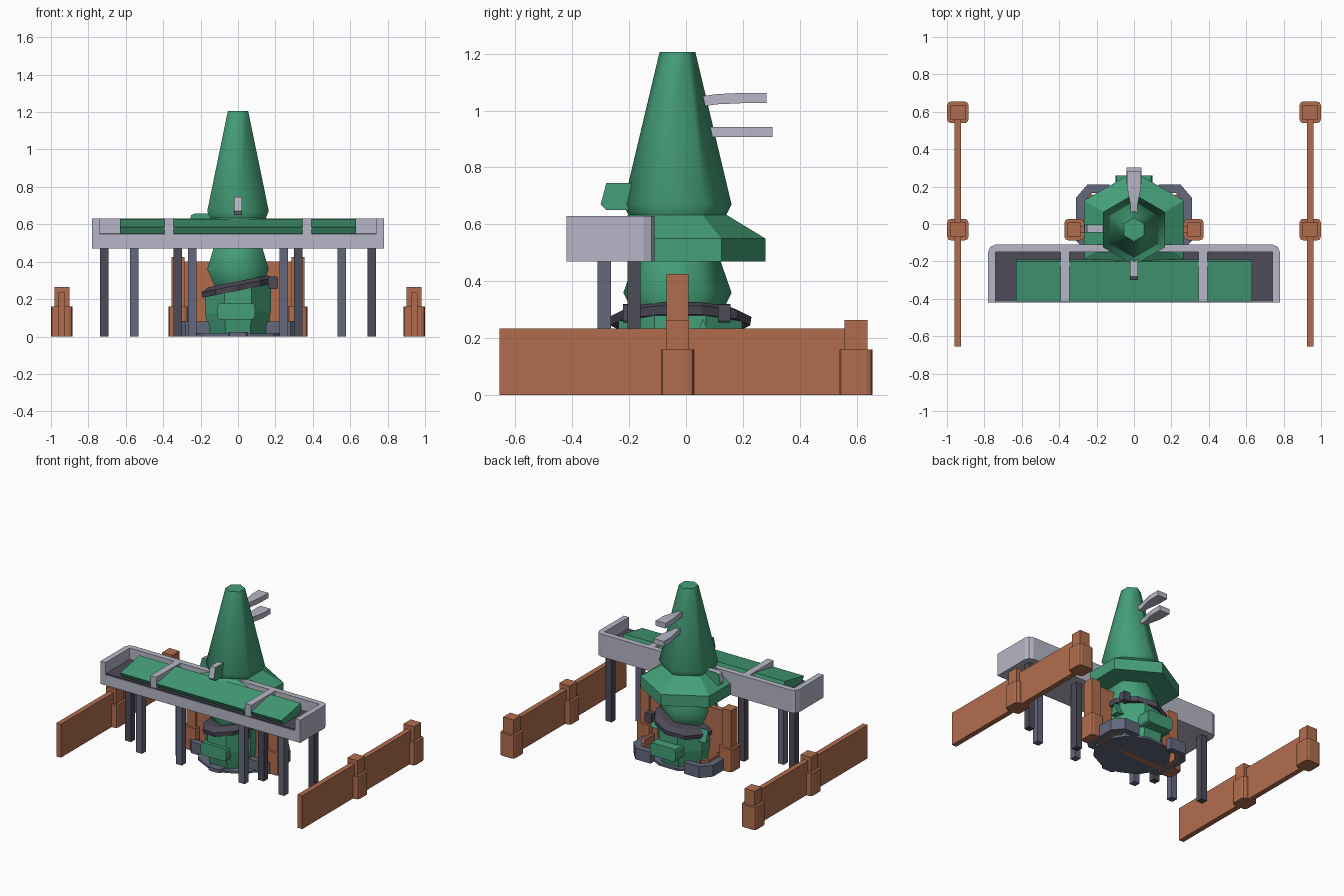
import bpy, bmesh, math
from mathutils import Vector

if "Cube" in bpy.data.objects:
    bpy.data.objects.remove(bpy.data.objects["Cube"])


def material(name, rgb):
    m = bpy.data.materials.new(name)
    m.diffuse_color = (*rgb, 1)
    m.use_nodes = True
    m.node_tree.nodes["Principled BSDF"].inputs["Base Color"].default_value = m.diffuse_color
    return m


GREEN = material("green", (0.058, 0.345, 0.19))
CLAY = material("clay", (0.44, 0.155, 0.076))
PALE = material("pale_grey", (0.47, 0.47, 0.57))
DARK = material("dark_grey", (0.075, 0.07, 0.098))
SLATE = material("slate", (0.125, 0.14, 0.205))


def finish(name, bm, mat, smooth=None):
    bmesh.ops.recalc_face_normals(bm, faces=bm.faces[:])
    me = bpy.data.meshes.new(name)
    bm.to_mesh(me)
    bm.free()
    ob = bpy.data.objects.new(name, me)
    bpy.context.collection.objects.link(ob)
    me.materials.append(mat)
    if smooth:
        bpy.ops.object.select_all(action='DESELECT')
        ob.select_set(True)
        bpy.context.view_layer.objects.active = ob
        bpy.ops.object.shade_smooth_by_angle(angle=math.radians(smooth))
    return ob


def box(name, x0, x1, y0, y1, z0, z1, mat, bevel=0, axis=2):
    """Box, with the edges along one axis optionally chamfered."""
    bm = bmesh.new()
    bmesh.ops.create_cube(bm, size=1)
    for v in bm.verts:
        v.co = Vector(((x0 + x1) / 2 + v.co.x * (x1 - x0),
                       (y0 + y1) / 2 + v.co.y * (y1 - y0),
                       (z0 + z1) / 2 + v.co.z * (z1 - z0)))
    if bevel:
        es = [e for e in bm.edges
              if abs((e.verts[0].co - e.verts[1].co).normalized()[axis]) > 0.9]
        bmesh.ops.bevel(bm, geom=es, offset=bevel, segments=2, affect='EDGES', profile=0.5)
    return finish(name, bm, mat)


def prism(name, pts, lo, hi, axis, mat):
    """Extrude a 2D outline along an axis."""
    def place(p, t):
        c = list(p)
        c.insert(axis, t)
        return c
    bm = bmesh.new()
    a = [bm.verts.new(place(p, lo)) for p in pts]
    b = [bm.verts.new(place(p, hi)) for p in pts]
    n = len(pts)
    bm.faces.new(a)
    bm.faces.new(b)
    for i in range(n):
        bm.faces.new((a[i], a[(i + 1) % n], b[(i + 1) % n], b[i]))
    return finish(name, bm, mat)


def loft(name, rings, n, cy, mat, turn=0.0, smooth=None):
    """Stack of n-gon rings (rx, ry, z, slope along x)."""
    bm = bmesh.new()
    rows = []
    for rx, ry, z, s in rings:
        row = []
        for i in range(n):
            a = math.tau * i / n + turn
            x = rx * math.cos(a)
            row.append(bm.verts.new((x, cy + ry * math.sin(a), z + s * x)))
        rows.append(row)
    for r, q in zip(rows, rows[1:]):
        for i in range(n):
            j = (i + 1) % n
            bm.faces.new((r[i], r[j], q[j], q[i]))
    bm.faces.new(rows[0])
    bm.faces.new(rows[-1])
    return finish(name, bm, mat, smooth)


H = math.pi / 6   # hexagon with corners to the front and back
CY = -0.03

# Tower: spire, overhanging roof, neck
loft("spire", [(.165, .165, .62, 0), (.19, .19, .67, 0), (.063, .063, 1.205, 0)],
     6, CY, GREEN, H, 65)
loft("roof_skirt", [(.15, .15, .47, 0), (.31, .31, .47, 0), (.31, .31, .55, 0), (.17, .17, .635, 0)],
     6, CY, GREEN, H)
loft("neck", [(.145, .145, .27, 0), (.19, .19, .36, 0), (.15, .15, .475, 0)],
     6, CY, GREEN, H, 65)

# Body with tilted top and collar
S = 0.2
loft("body", [(.17, .21, 0.01, 0), (.19, .235, .13, .05), (.19, .235, .25, S)],
     8, -0.02, GREEN, math.pi / 8)
loft("collar", [(.2, .245, .245, S), (.205, .25, .275, S), (.165, .205, .295, S)],
     10, -0.02, DARK, math.pi / 10)
for i, y in enumerate((-.2, .135)):
    box(f"collar_hinge_{i}", .16, .215, y - .022, y + .022, .255, .32, DARK, .01, 1)
loft("base_plate", [(.26, .23, 0, 0), (.26, .23, .015, 0)], 12, -0.02, SLATE, math.pi / 12)
box("front_foot", -.05, .05, -.27, -.2, 0, .025, SLATE, .02)
box("front_hatch", -.11, .09, -.26, -.18, .09, .18, GREEN, .02, 1)
box("back_hatch", -.1, .1, .15, .26, .09, .18, GREEN, .02, 1)

for s, side in ((-1, "left"), (1, "right")):
    # Slate kerb wrapping the back of the body
    kerb = [(.15, -.12), (.28, -.12), (.31, -.09), (.31, .14), (.25, .21), (.13, .21),
            (.13, .165), (.23, .165), (.265, .12), (.265, -.075), (.15, -.075)]
    prism(f"{side}_kerb", [(s * x, y) for x, y in kerb], 0, .08, 2, SLATE)
    prism(f"{side}_kerb_lining", [(s * x, y) for x, y in
          ((.265, .0), (.265, .12), (.23, .165), (.215, .15), (.245, .11), (.245, 0))],
          0, .1, 2, CLAY)
    # Small side spike on the body
    prism(f"{side}_side_spike", [(.03, .19), (.06, .27), (.09, .19)],
          s * .15, s * .215, 0, GREEN)

    # Gate pillar beside the body
    x = s * .32
    box(f"{side}_pillar_base", x - .052, x + .052, -.087, .027, 0, .16, CLAY, .02)
    box(f"{side}_pillar", x - .035, x + .035, -.069, .008, .15, .425, CLAY)

    # Outer fence and its posts
    x = s * .942
    box(f"{side}_fence", x - .018, x + .018, -.655, .6, 0, .235, CLAY)
    for k, y in (("middle", -.03), ("back", .597)):
        box(f"{side}_{k}_post_base", x - .057, x + .057, y - .058, y + .058, 0, .16, CLAY, .02)
        box(f"{side}_{k}_post", x - .04, x + .04, y - .04, y + .04, .15, .265, CLAY)

    # Counter legs
    for k, lx, ly, m in (("outer_back", .715, -.182, DARK), ("inner_back", .322, -.182, DARK),
                         ("outer_front", .555, -.287, SLATE), ("inner_front", .245, -.287, SLATE)):
        x = s * lx
        box(f"{side}_{k}_leg", x - .023, x + .023, ly - .023, ly + .023, 0, .48, m)

    # Counter divider
    x = s * .37
    box(f"{side}_divider", x - .024, x + .024, -.415, -.13, .54, .63, PALE)

# Wall joining the two pillars through the body
box("cross_wall", -.32, .32, -.048, -.012, 0, .4, CLAY)

# Counter: U-shaped rim, tray bottom, dark floor, sloping green top
half = [(.78, -.42), (.78, -.15), (.768, -.122), (.74, -.11)]
inner = [(.74, -.15), (.74, -.42)]
rim = half + [(-x, y) for x, y in half[::-1]] + [(-x, y) for x, y in inner[::-1]] + inner
prism("counter_rim", rim, .47, .63, 2, PALE)
box("counter_tray", -.75, .75, -.42, -.14, .47, .545, PALE)
box("counter_floor", -.74, .74, -.415, -.15, .54, .552, DARK)
prism("counter_top", [(-.415, .585), (-.2, .627), (-.19, .59), (-.22, .551), (-.395, .551)],
      -.63, .63, 0, GREEN)


# Roof fins: pale edge with green cheeks
def fin(name, pts, mid, axis):
    prism(name, pts, mid - .018, mid + .018, axis, PALE)
    for i, t in enumerate((mid - .021, mid + .018)):
        prism(f"{name}_cheek_{i}", pts, t, t + .003, axis, GREEN)


fin("front_fin", [(-.3, .67), (-.28, .745), (-.15, .745), (-.15, .65), (-.28, .65)], 0, 0)
fin("left_fin", [(-.265, .59), (-.25, .65), (-.23, .657), (-.14, .657), (-.14, .57), (-.25, .57)],
    -.025, 1)


# Back perches: bars widening outwards
def perch(name, stations):
    bm = bmesh.new()
    rows = []
    for y, z, w in stations:
        rows.append([bm.verts.new((a * w, y, z + b * .018))
                     for a, b in ((-1, -1), (1, -1), (1, 1), (-1, 1))])
    for r, q in zip(rows, rows[1:]):
        for i in range(4):
            j = (i + 1) % 4
            bm.faces.new((r[i], r[j], q[j], q[i]))
    bm.faces.new(rows[0])
    bm.faces.new(rows[-1])
    finish(name, bm, PALE)


perch("upper_perch", [(.04, 1.03, .016), (.11, 1.04, .02), (.2, 1.044, .038), (.283, 1.044, .038)])
perch("lower_perch", [(.06, .925, .016), (.13, .925, .02), (.22, .925, .04), (.303, .925, .04)])
